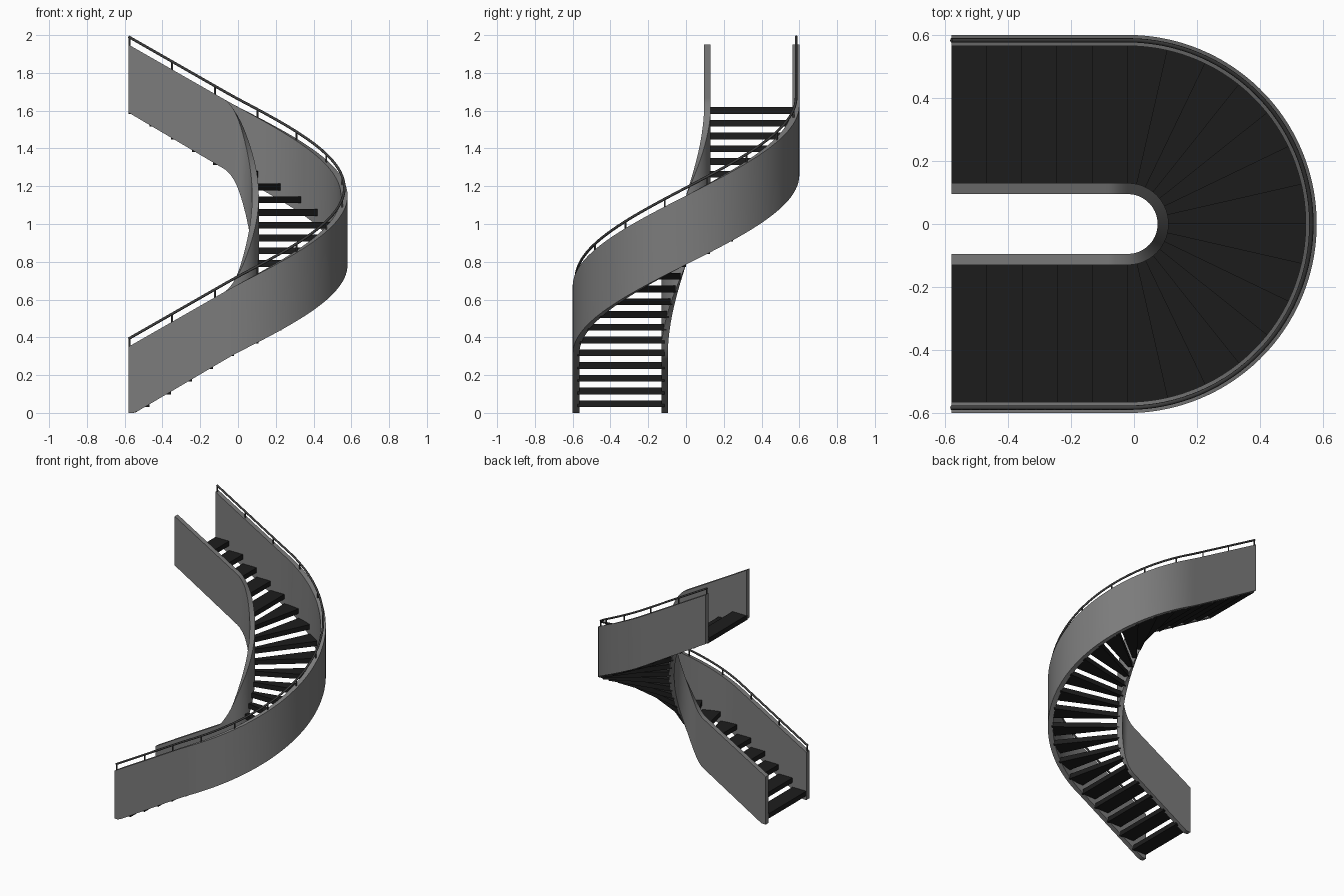
import bpy, bmesh
from math import sin, cos, pi

if "Cube" in bpy.data.objects:
    bpy.data.objects.remove(bpy.data.objects["Cube"])

CX, X0 = -0.02, -0.58          # arc centre and straight-flight end
LS = CX - X0                   # straight flight length
N_STR, N_ARC = 5, 14           # treads per flight and in the turn
RISE = 0.0675


def material(name, v):
    m = bpy.data.materials.new(name)
    m.diffuse_color = (v, v, v, 1)
    m.use_nodes = True
    m.node_tree.nodes["Principled BSDF"].inputs["Base Color"].default_value = m.diffuse_color
    return m


def plan(u, r):
    """Plan position at step number u on the U-shaped path of radius r."""
    if u <= N_STR:
        return X0 + LS * u / N_STR, -r
    if u >= N_STR + N_ARC:
        return CX - LS * (u - N_STR - N_ARC) / N_STR, r
    a = pi * (u - N_STR) / N_ARC
    return CX + r * sin(a), -r * cos(a)


def step_at(s, r):
    """Step number at distance s along the path."""
    la = pi * r
    if s < LS:
        return N_STR * s / LS
    if s < LS + la:
        return N_STR + N_ARC * (s - LS) / la
    return N_STR + N_ARC + N_STR * (s - LS - la) / LS


def height(u, z):
    """Piecewise height: start, turn start, turn end, finish."""
    if u < N_STR:
        return z[0] + (z[1] - z[0]) * u / N_STR
    if u < N_STR + N_ARC:
        return z[1] + (z[2] - z[1]) * (u - N_STR) / N_ARC
    return z[2] + (z[3] - z[2]) * (u - N_STR - N_ARC) / N_STR


TOP = (0.35, 0.67, 1.63, 1.95)
BOTTOM = (-0.02, 0.31, 1.26, 1.59)


def eased(s, r, z, w=0.05):
    return sum(height(step_at(s + w * k / 6, r), z) for k in range(-6, 7)) / 13


def build(name, bm, mat, smooth=True):
    bmesh.ops.recalc_face_normals(bm, faces=bm.faces)
    me = bpy.data.meshes.new(name)
    bm.to_mesh(me)
    bm.free()
    ob = bpy.data.objects.new(name, me)
    bpy.context.collection.objects.link(ob)
    me.materials.append(mat)
    if smooth:
        bpy.ops.object.select_all(action='DESELECT')
        ob.select_set(True)
        bpy.context.view_layer.objects.active = ob
        bpy.ops.object.shade_smooth_by_angle(angle=0.6)
    return ob


def stringer(name, r_in, r_out, mat, n=120):
    bm = bmesh.new()
    rc = (r_in + r_out) / 2
    total = 2 * LS + pi * rc
    prev = None
    for i in range(n + 1):
        s = total * i / n
        u = step_at(s, rc)
        zt, zb = eased(s, rc, TOP), max(0, eased(s, rc, BOTTOM))
        ring = [bm.verts.new((*plan(u, r), z)) for r, z in
                ((r_in, zb), (r_out, zb), (r_out, zt), (r_in, zt))]
        if prev:
            for k in range(4):
                j = (k + 1) % 4
                bm.faces.new((prev[k], prev[j], ring[j], ring[k]))
        else:
            bm.faces.new(ring)
        prev = ring
    bm.faces.new(prev)
    build(name, bm, mat)


grey = material("stringer_grey", 0.2)
black = material("tread_black", 0.012)
dark = material("rail_dark", 0.05)

# Side walls
stringer("outer_stringer", 0.565, 0.60, grey)
stringer("inner_stringer", 0.095, 0.13, grey)

# Treads
for i in range(2 * N_STR + N_ARC):
    bm = bmesh.new()
    z = 0.031 + RISE * i
    pts = [plan(i, 0.115), plan(i, 0.575), plan(i + 1, 0.575), plan(i + 1, 0.115)]
    base = bm.faces.new([bm.verts.new((*p, z)) for p in pts])
    ext = bmesh.ops.extrude_face_region(bm, geom=[base])
    bmesh.ops.translate(bm, vec=(0, 0, 0.035),
                        verts=[v for v in ext["geom"] if isinstance(v, bmesh.types.BMVert)])
    build(f"tread_{i + 1:02d}", bm, black, smooth=False)


# Handrail and posts above the outer wall
def tube(name, points, radius):
    cu = bpy.data.curves.new(name, 'CURVE')
    cu.dimensions = '3D'
    cu.bevel_depth = radius
    cu.bevel_resolution = 2
    cu.use_fill_caps = True
    sp = cu.splines.new('POLY')
    sp.points.add(len(points) - 1)
    for p, c in zip(sp.points, points):
        p.co = (*c, 1)
    ob = bpy.data.objects.new(name, cu)
    bpy.context.collection.objects.link(ob)
    cu.materials.append(dark)


RR = 0.583
LENGTH = 2 * LS + pi * RR


def rail_point(s, dz):
    x, y = plan(step_at(s, RR), RR)
    return x, y, eased(s, RR, TOP) + dz


tube("handrail", [rail_point(LENGTH * i / 100, 0.042) for i in range(101)], 0.007)
for i in range(14):
    s = 0.005 + (LENGTH - 0.01) * i / 13
    tube(f"rail_post_{i + 1:02d}", [rail_point(s, -0.01), rail_point(s, 0.042)], 0.005)
